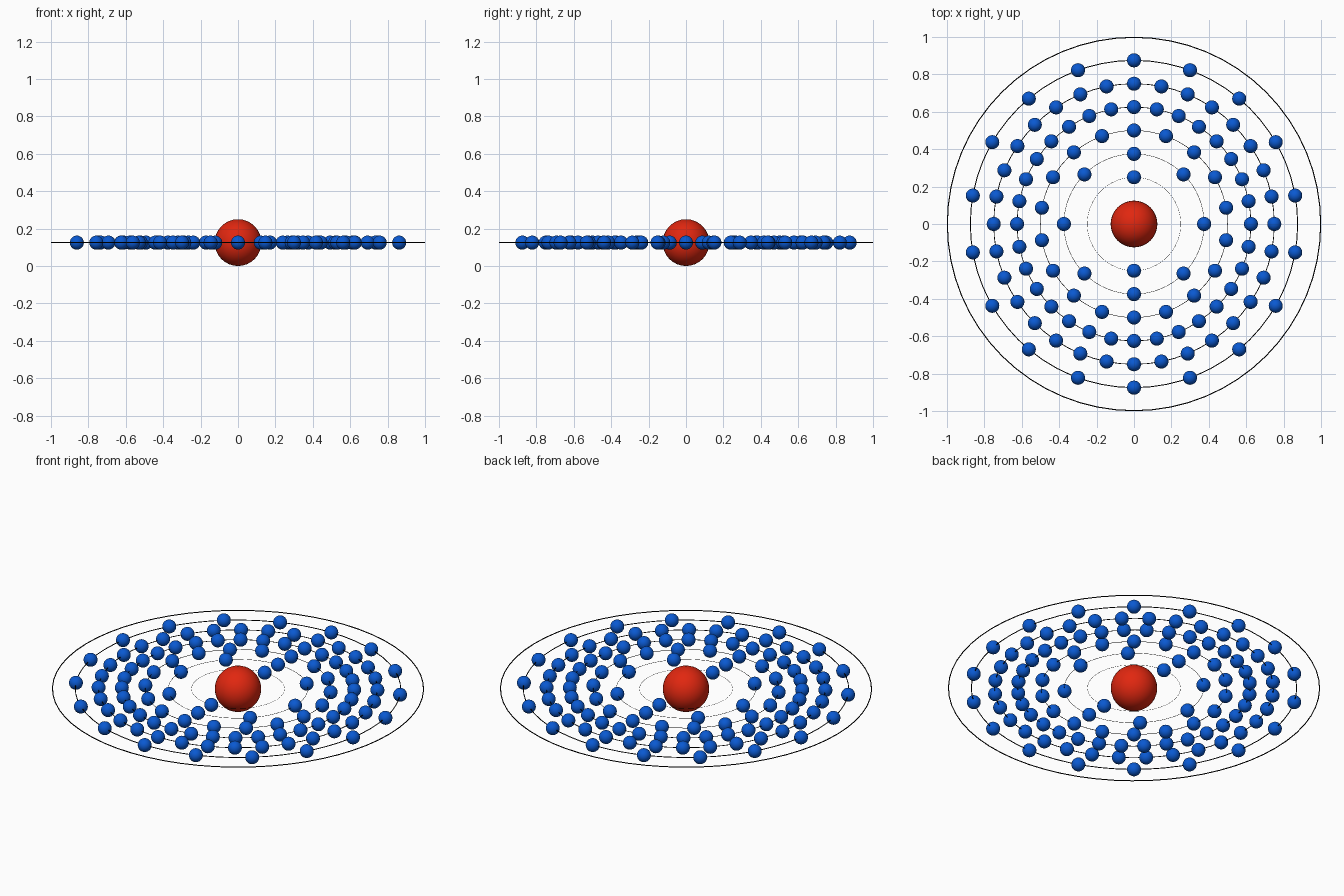
import bpy
from math import sin, cos, tau

if "Cube" in bpy.data.objects:
    bpy.data.objects.remove(bpy.data.objects["Cube"])

Z = 0.125                                   # height of the orbital plane
SHELLS = [(0.25, 2), (0.375, 8), (0.5, 18), (0.625, 32),
          (0.75, 32), (0.875, 18), (0.998, 0)]   # radius, electrons


def material(name, color):
    m = bpy.data.materials.new(name)
    m.diffuse_color = (*color, 1)
    m.use_nodes = True
    m.node_tree.nodes["Principled BSDF"].inputs["Base Color"].default_value = m.diffuse_color
    return m


red = material("red", (0.75, 0.02, 0.005))
blue = material("blue", (0.003, 0.10, 0.64))
black = material("black", (0.0, 0.0, 0.0))


def finish(name, mat):
    ob = bpy.context.object
    ob.name = name
    ob.data.materials.append(mat)
    bpy.ops.object.shade_smooth()
    return ob


# nucleus
bpy.ops.mesh.primitive_uv_sphere_add(segments=32, ring_count=16, radius=0.125,
                                     location=(0, 0, Z))
finish("nucleus", red)

# one electron mesh, shared by every electron
bpy.ops.mesh.primitive_uv_sphere_add(segments=32, ring_count=16, radius=0.0375)
master = finish("electron_master", blue)
electron_mesh = master.data
electron_mesh.name = "electron"

for s, (radius, count) in enumerate(SHELLS, 1):
    # thin orbit ring, thicker on the larger shells
    bpy.ops.mesh.primitive_torus_add(major_radius=radius,
                                     minor_radius=0.0028 * radius,
                                     major_segments=64, minor_segments=8,
                                     location=(0, 0, Z))
    finish(f"orbit_ring_{s}", black)
    # evenly spaced electrons, starting at the back
    for i in range(count):
        a = tau * i / count
        ob = bpy.data.objects.new(f"electron_{s}_{i + 1}", electron_mesh)
        ob.location = (radius * sin(a), radius * cos(a), Z)
        bpy.context.collection.objects.link(ob)

bpy.data.objects.remove(master)
